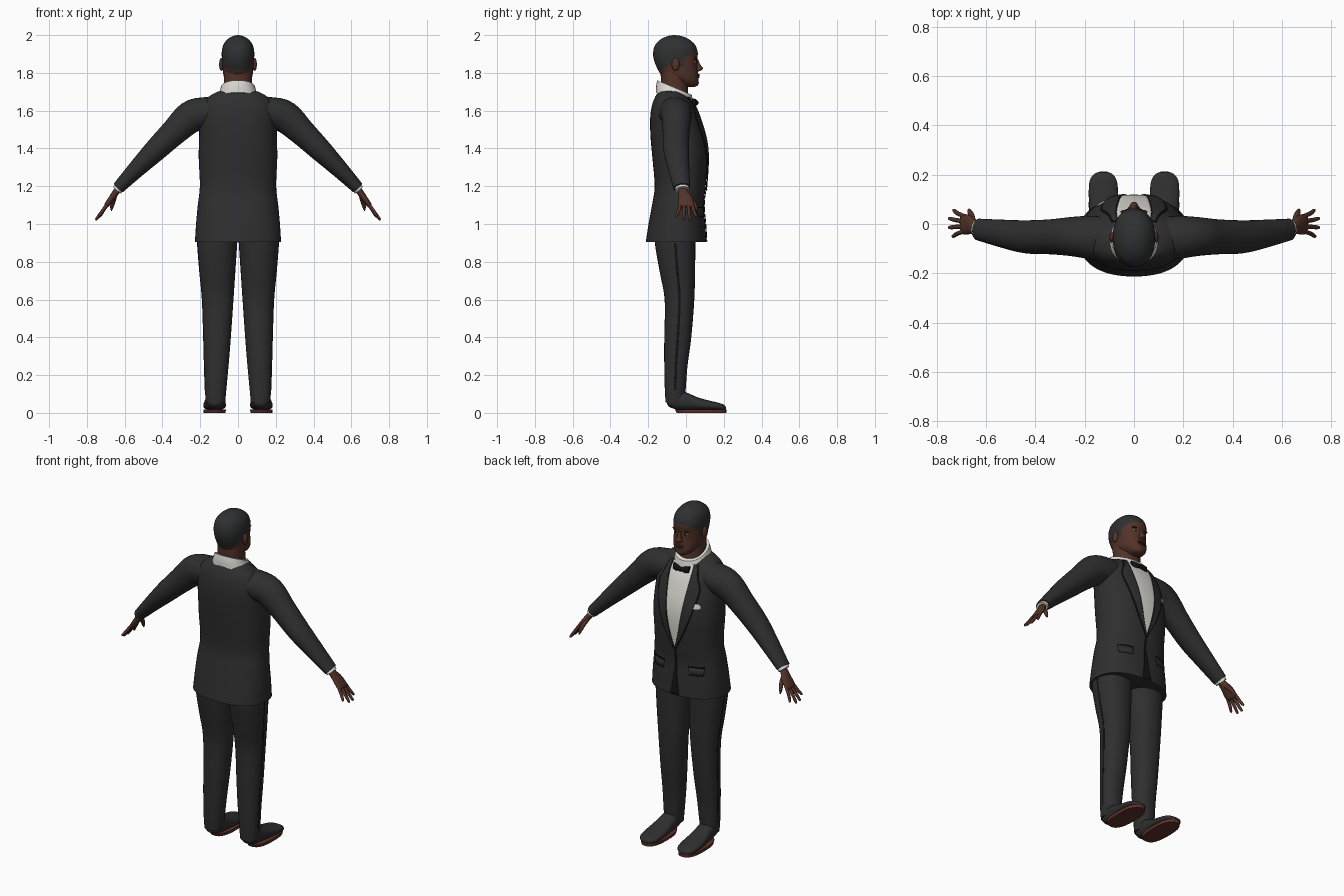
import bpy, bmesh, math
from mathutils import Vector

if "Cube" in bpy.data.objects:
    bpy.data.objects.remove(bpy.data.objects["Cube"])


def material(name, *rgb):
    m = bpy.data.materials.new(name)
    m.use_nodes = True
    m.diffuse_color = (*rgb, 1)
    m.node_tree.nodes["Principled BSDF"].inputs["Base Color"].default_value = (*rgb, 1)
    return m


suit = material("charcoal cloth", .028, .028, .028)
satin = material("black satin", .007, .007, .008)
linen = material("white linen", .72, .70, .65)
skin = material("brown skin", .085, .032, .022)
lip_tone = material("dark lip", .06, .02, .017)
hair = material("cropped hair", .028, .029, .030)
sole_tone = material("red brown sole", .11, .03, .022)
eye_white = material("eye white", .55, .52, .48)
SIDES = (("left", 1), ("right", -1))


def finish(name, bm, *mats, angle=50):
    bmesh.ops.recalc_face_normals(bm, faces=bm.faces)
    me = bpy.data.meshes.new(name)
    bm.to_mesh(me)
    bm.free()
    ob = bpy.data.objects.new(name, me)
    bpy.context.collection.objects.link(ob)
    for m in mats:
        me.materials.append(m)
    bpy.ops.object.select_all(action='DESELECT')
    ob.select_set(True)
    bpy.context.view_layer.objects.active = ob
    bpy.ops.object.shade_smooth_by_angle(angle=math.radians(angle))
    return ob


def spline(rows, steps):
    """Smoothly resample a list of number rows."""
    rows = [Vector(r) for r in rows]
    out = []
    for i in range(len(rows) - 1):
        a, b = rows[i], rows[i + 1]
        ta = (b - rows[i - 1]) / 2 if i else b - a
        tb = (rows[i + 2] - a) / 2 if i + 2 < len(rows) else b - a
        for k in range(steps):
            t = k / steps
            out.append(a + ta * t + (3 * (b - a) - 2 * ta - tb) * t * t
                       + (ta + tb - 2 * (b - a)) * t ** 3)
    return out + [rows[-1]]


def skin_rings(rings):
    bm = bmesh.new()
    loops = [[bm.verts.new(p) for p in r] for r in rings]
    n = len(loops[0])
    for a, b in zip(loops, loops[1:]):
        for i in range(n):
            bm.faces.new((a[i], a[(i + 1) % n], b[(i + 1) % n], b[i]))
    bm.faces.new(loops[0])
    bm.faces.new(loops[-1])
    return bm


def oval(n, p):
    for i in range(n):
        c, s = math.cos(2 * math.pi * i / n), math.sin(2 * math.pi * i / n)
        yield (math.copysign(abs(c) ** (2 / p), c), math.copysign(abs(s) ** (2 / p), s))


def loft(rows, axis="z", side=1, p=2.2, n=32, steps=4):
    """Rows are (station, a min, a max, b min, b max) along the chosen axis."""
    rings = []
    for t, a0, a1, b0, b1 in spline(rows, steps):
        ring = []
        for c, s in oval(n, p):
            a, b = (a0 + a1) / 2 + (a1 - a0) / 2 * c, (b0 + b1) / 2 + (b1 - b0) / 2 * s
            x, y, z = {"z": (a, b, t), "y": (a, t, b), "x": (t, a, b)}[axis]
            ring.append((x * side, y, z))
        rings.append(ring)
    return skin_rings(rings)


def tube(rows, side=1, n=20, steps=4):
    """Rows are (x, y, z, width radius, thickness radius) along a limb."""
    pts = spline(rows, steps)
    rings = []
    for i, q in enumerate(pts):
        d = (pts[min(i + 1, len(pts) - 1)].xyz - pts[max(i - 1, 0)].xyz).normalized()
        u = Vector((0, 1, 0))
        u = (u - d * u.dot(d)).normalized()
        v = d.cross(u)
        ring = [q.xyz + u * q[3] * c + v * q[4] * s for c, s in oval(n, 2)]
        rings.append([(r.x * side, r.y, r.z) for r in ring])
    return skin_rings(rings)


def ball(name, mat, centre, size):
    bm = bmesh.new()
    bmesh.ops.create_uvsphere(bm, u_segments=20, v_segments=12, radius=1)
    for v in bm.verts:
        v.co = Vector(a * b + c for a, b, c in zip(v.co, size, centre))
    return finish(name, bm, mat)


# Jacket body: height, half width, back, front
BODY = [(.905, .228, -.213, .108), (1.0, .222, -.198, .102), (1.1, .213, -.18, .094),
        (1.2, .202, -.166, .104), (1.35, .208, -.178, .114), (1.45, .206, -.187, .106),
        (1.55, .203, -.19, .078), (1.62, .192, -.182, .05), (1.665, .165, -.167, .02),
        (1.695, .12, -.15, -.015), (1.705, .09, -.14, -.03)]
BODY_POWER = 2.3
finish("jacket_body", loft([(z, -w, w, b, f) for z, w, b, f in BODY],
                           p=BODY_POWER, n=56), suit)
FINE = spline(BODY, 8)


def chest(x, z):
    """Front surface of the jacket."""
    for a, b in zip(FINE, FINE[1:]):
        if z <= b[0]:
            break
    r = a.lerp(b, (z - a[0]) / (b[0] - a[0]))
    reach = max(0, 1 - abs(x / r[1]) ** BODY_POWER) ** (1 / BODY_POWER)
    return (r[2] + r[3]) / 2 + (r[3] - r[2]) / 2 * reach


def plate(name, mat, rows, lift, side=1, steps=8):
    """Thin cloth layer lying on the chest; rows are (z, x from, x to)."""
    bm = bmesh.new()
    grid = []
    for z, x0, x1 in spline(rows, steps):
        xs = [x0 + (x1 - x0) * i / 10 for i in range(11)]
        grid.append([bm.verts.new((x * side, chest(x, z) + lift, z)) for x in xs])
    for a, b in zip(grid, grid[1:]):
        for i in range(10):
            bm.faces.new((a[i], a[i + 1], b[i + 1], b[i]))
    ob = finish(name, bm, mat)
    mod = ob.modifiers.new("thickness", "SOLIDIFY")
    mod.thickness = .004
    mod.offset = 0
    return ob


# Shirt front, lapels, front opening and pockets
EDGE = [(1.19, .004), (1.3, .033), (1.42, .054), (1.54, .068), (1.62, .074), (1.67, .07)]
LAPEL = (.003, .03, .052, .062, .03, .016)
plate("shirt_front", linen, [(z, -x, x) for z, x in EDGE], .003)
for tag, s in SIDES:
    plate(tag + "_lapel_edge", satin,
          [(z, x - .004, x + w + .005) for (z, x), w in zip(EDGE, LAPEL)], .004, s)
    plate(tag + "_lapel", suit, [(z, x, x + w) for (z, x), w in zip(EDGE, LAPEL)], .007, s)
    plate(tag + "_pocket_seam", satin, [(1.085, .08, .165), (1.091, .08, .165)], .002, s, 1)
    plate(tag + "_pocket_flap", suit, [(1.04, .085, .162), (1.085, .082, .165)], .003, s, 2)
plate("jacket_opening", satin, [(.908, -.028, .028), (1.02, -.012, .012), (1.18, -.003, .003)], .003)
plate("pocket_square", linen, [(1.445, -.15, -.105), (1.46, -.15, -.1), (1.475, -.14, -.118)], .006)
ball("jacket_button", satin, (0, chest(0, 1.185) + .004, 1.185), (.01, .006, .01))

# Shirt collar, higher at the nape
bm = loft([(1.655, -.112, .112, -.16, .045), (1.69, -.1, .1, -.158, .038),
           (1.722, -.09, .09, -.152, .03)])
for v in bm.verts:
    v.co.z -= (v.co.y + .06) * .42
finish("shirt_collar", bm, linen)

# Bow tie
for tag, s in SIDES:
    finish(tag + "_bow_wing", loft([(0, .042, .06, 1.634, 1.65), (.025, .035, .062, 1.625, 1.66),
                                    (.052, .028, .05, 1.62, 1.665)], "x", s, n=16), satin)
ball("bow_knot", satin, (0, .055, 1.642), (.012, .012, .013))

# Neck and head, with the hairline cut into the surface
finish("neck", loft([(1.63, -.078, .078, -.135, .015), (1.72, -.075, .075, -.132, .01),
                     (1.82, -.076, .076, -.135, 0)]), skin)
HEAD = [(1.726, .015, .0, .045), (1.735, .04, -.03, .063), (1.76, .064, -.08, .067),
        (1.79, .077, -.13, .065), (1.83, .082, -.155, .06), (1.87, .085, -.17, .06),
        (1.91, .086, -.174, .062), (1.95, .077, -.162, .047), (1.98, .053, -.13, .012),
        (1.995, .027, -.095, -.025), (2.0, .005, -.068, -.055)]
bm = loft([(z, -w, w, b, f) for z, w, b, f in HEAD], n=40)
HAIRLINE = Vector((0, -.5, 1))
CUTS = [((0, 0, 1.885), HAIRLINE), ((0, 0, 1.835), (0, 0, 1)),
        ((0, -.012, 0), (0, 1, 0)), ((0, -.05, 0), (0, 1, 0))]
for co, no in CUTS:
    bmesh.ops.bisect_plane(bm, geom=bm.verts[:] + bm.edges[:] + bm.faces[:],
                           plane_co=co, plane_no=no)
for f in bm.faces:
    c = f.calc_center_median()
    sideburn = -.05 < c.y < -.012 and c.z > 1.835
    f.material_index = int(c.dot(HAIRLINE) > 1.885 or sideburn)
finish("head", bm, skin, hair)

# Face
finish("nose", loft([(1.808, -.014, .014, .045, .068), (1.815, -.02, .02, .045, .083),
                     (1.825, -.016, .016, .045, .09), (1.845, -.01, .01, .045, .075),
                     (1.872, -.008, .008, .045, .064)], n=16), skin)
ball("upper_lip", lip_tone, (0, .063, 1.788), (.026, .011, .006))
ball("lower_lip", lip_tone, (0, .062, 1.778), (.023, .011, .006))
ball("chin", skin, (0, .05, 1.747), (.028, .018, .017))
for tag, s in SIDES:
    ball(tag + "_eye", eye_white, (s * .033, .046, 1.858), (.013, .009, .006))
    ball(tag + "_iris", satin, (s * .033, .052, 1.858), (.0055, .005, .0055))
    ball(tag + "_eyebrow", hair, (s * .035, .049, 1.876), (.02, .009, .005))
    ball(tag + "_ear", skin, (s * .088, -.055, 1.845), (.012, .021, .034))

# Arms and hands
DIGITS = {"index": (.03, .735, .055, 1.035), "middle": (.01, .753, .022, 1.02),
          "ring": (-.01, .753, -.014, 1.022), "little": (-.028, .738, -.05, 1.04)}
for tag, s in SIDES:
    finish(tag + "_sleeve", tube([
        (.08, -.065, 1.605, .085, .07), (.17, -.055, 1.59, .088, .082),
        (.25, -.051, 1.567, .08, .085), (.34, -.052, 1.485, .071, .071),
        (.44, -.052, 1.388, .067, .06), (.54, -.038, 1.288, .056, .046),
        (.633, -.022, 1.192, .044, .033)], s, 32), suit)
    finish(tag + "_shirt_cuff", tube([(.61, -.024, 1.215, .038, .028),
                                      (.64, -.02, 1.18, .037, .028)], s), linen)
    finish(tag + "_palm", tube([
        (.615, -.022, 1.21, .026, .02), (.645, -.015, 1.17, .026, .018),
        (.67, -.004, 1.135, .039, .016), (.695, .0, 1.1, .041, .013),
        (.703, .0, 1.09, .03, .006)], s), skin)
    for digit, (y, x, ty, z) in DIGITS.items():
        finish(f"{tag}_{digit}_finger", tube([
            (.685, y, 1.115, .009, .009), ((.695 + x) / 2, (y + ty) / 2, (1.1 + z) / 2, .009, .009),
            (x - .004, ty, z + .006, .007, .007), (x, ty, z, .002, .002)], s, 10), skin)
    finish(tag + "_thumb", tube([
        (.65, .0, 1.155, .012, .012), (.66, .034, 1.12, .012, .012),
        (.668, .052, 1.09, .009, .009), (.67, .06, 1.07, .003, .003)], s, 12), skin)

# Trousers with satin side stripe, shoes and soles
LEG = [(.055, .068, .17, -.108, -.01), (.12, .062, .175, -.112, -.002),
       (.25, .05, .179, -.115, .008), (.4, .038, .183, -.115, .028),
       (.6, .024, .19, -.113, .044), (.75, .014, .204, -.14, .048),
       (.9, .004, .216, -.165, .05), (.98, .0, .212, -.165, .05)]
for tag, s in SIDES:
    finish(tag + "_trouser_leg", loft(LEG, side=s), suit)
    finish(tag + "_side_stripe", loft([
        (z, x1 - .006, x1 + .0015, (b + f) / 2 - .007, (b + f) / 2 + .007)
        for z, x0, x1, b, f in LEG[1:-1]], side=s, p=4, n=12), satin)
    finish(tag + "_shoe", loft([
        (-.1, .1, .14, .045, .09), (-.085, .082, .158, .03, .105), (-.04, .073, .168, .016, .12),
        (.01, .07, .173, .014, .105), (.06, .066, .18, .014, .083), (.12, .064, .184, .014, .066),
        (.175, .07, .18, .014, .053), (.202, .087, .163, .014, .042),
        (.212, .108, .142, .018, .03)], "y", s, p=2.4), suit)
    finish(tag + "_sole", loft([(0, .066, .182, -.05, .213), (.018, .064, .184, -.058, .214)],
                               side=s, p=2.6, steps=1), sole_tone)
